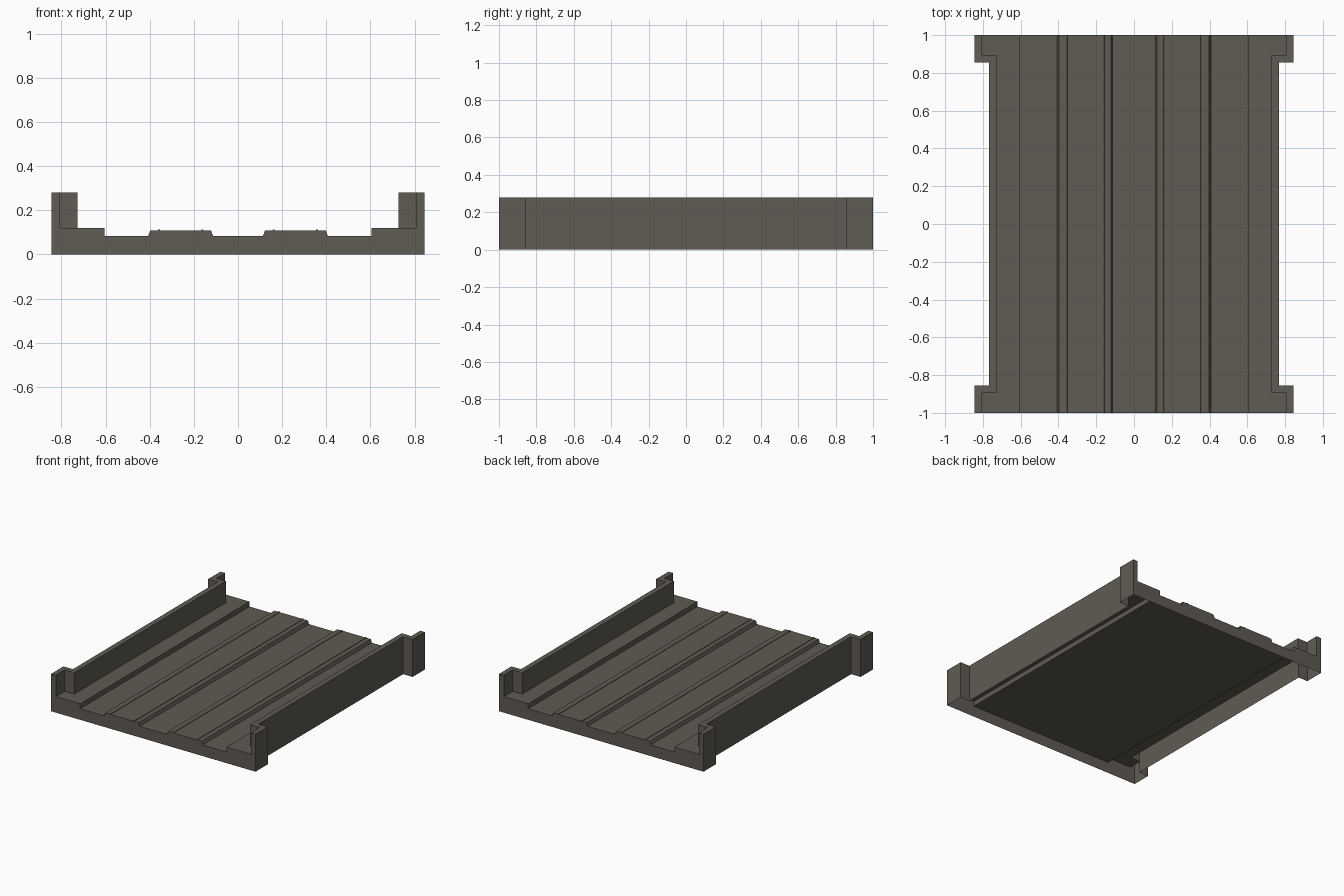
import bpy, bmesh

if "Cube" in bpy.data.objects:
    bpy.data.objects.remove(bpy.data.objects["Cube"])


def material(name, rgb):
    m = bpy.data.materials.new(name)
    m.diffuse_color = (*rgb, 1)
    m.use_nodes = True
    m.node_tree.nodes["Principled BSDF"].inputs["Base Color"].default_value = m.diffuse_color
    return m


STONE = material("weathered concrete", (0.115, 0.106, 0.087))
RUST = material("rusty rail", (0.17, 0.115, 0.08))


def finish(name, bm, mat, mirror=True):
    bmesh.ops.remove_doubles(bm, verts=bm.verts, dist=1e-5)
    bmesh.ops.recalc_face_normals(bm, faces=bm.faces)
    me = bpy.data.meshes.new(name)
    bm.to_mesh(me)
    bm.free()
    me.materials.append(mat)
    ob = bpy.data.objects.new(name, me)
    bpy.context.collection.objects.link(ob)
    if mirror:
        ob.modifiers.new("mirror", 'MIRROR').use_axis[0] = True
    return ob


def face(bm, pts):
    return bm.faces.new([bm.verts.new(p) for p in pts])


def ribbon(bm, a, b):
    """Quads between two paths with the same number of points."""
    for i in range(len(a) - 1):
        face(bm, [a[i], a[i + 1], b[i + 1], b[i]])


def path(pts, z):
    return [(x, y, z) for x, y in pts]


FLOOR, WALK, TOP = 0.083, 0.12, 0.28
outer = [(.845, -1), (.845, -.855), (.767, -.855), (.767, .855), (.845, .855), (.845, 1)]
inner = [(.807, -1), (.807, -.895), (.727, -.895), (.727, .895), (.807, .895), (.807, 1)]

# Hollow shell, open underneath: parapet, walkway, road floor and end faces
bm = bmesh.new()
ribbon(bm, path(outer, 0), path(outer, TOP))
ribbon(bm, path(outer, TOP), path(inner, TOP))
ribbon(bm, path(inner, TOP), path(inner, WALK))
step = [(.605, y) for _, y in inner]
for i in (0, 2, 4):
    face(bm, [(*p, WALK) for p in (step[i], inner[i], inner[i + 1], step[i + 1])])
ribbon(bm, path([(.605, -1), (.605, 1)], WALK), path([(.605, -1), (.605, 1)], FLOOR))
ribbon(bm, path([(.605, -1), (.605, 1)], FLOOR), path([(0, -1), (0, 1)], FLOOR))
section = [(0, 0), (.845, 0), (.845, TOP), (.807, TOP), (.807, WALK),
           (.605, WALK), (.605, FLOOR), (0, FLOOR)]
for y in (-1, 1):
    face(bm, [(x, y, z) for x, z in section])
# Face winding set to point out of the shell
finish("bridge_deck", bm, STONE)


def prism(name, section, mat):
    """Closed section in x, z extruded along the full length."""
    bm = bmesh.new()
    a = [(x, -1, z) for x, z in section]
    b = [(x, 1, z) for x, z in section]
    face(bm, a)
    face(bm, b)
    ribbon(bm, a + a[:1], b + b[:1])
    finish(name, bm, mat)


# Raised track beds, one each side
prism("track_bed", [(.113, FLOOR), (.407, FLOOR), (.398, .108), (.122, .108)], STONE)

# Pair of slim rails on each bed
for n, x in (("inner_rail", .162), ("outer_rail", .358)):
    prism(n, [(x - .005, .108), (x + .005, .108), (x + .004, .112), (x - .004, .112)], RUST)
